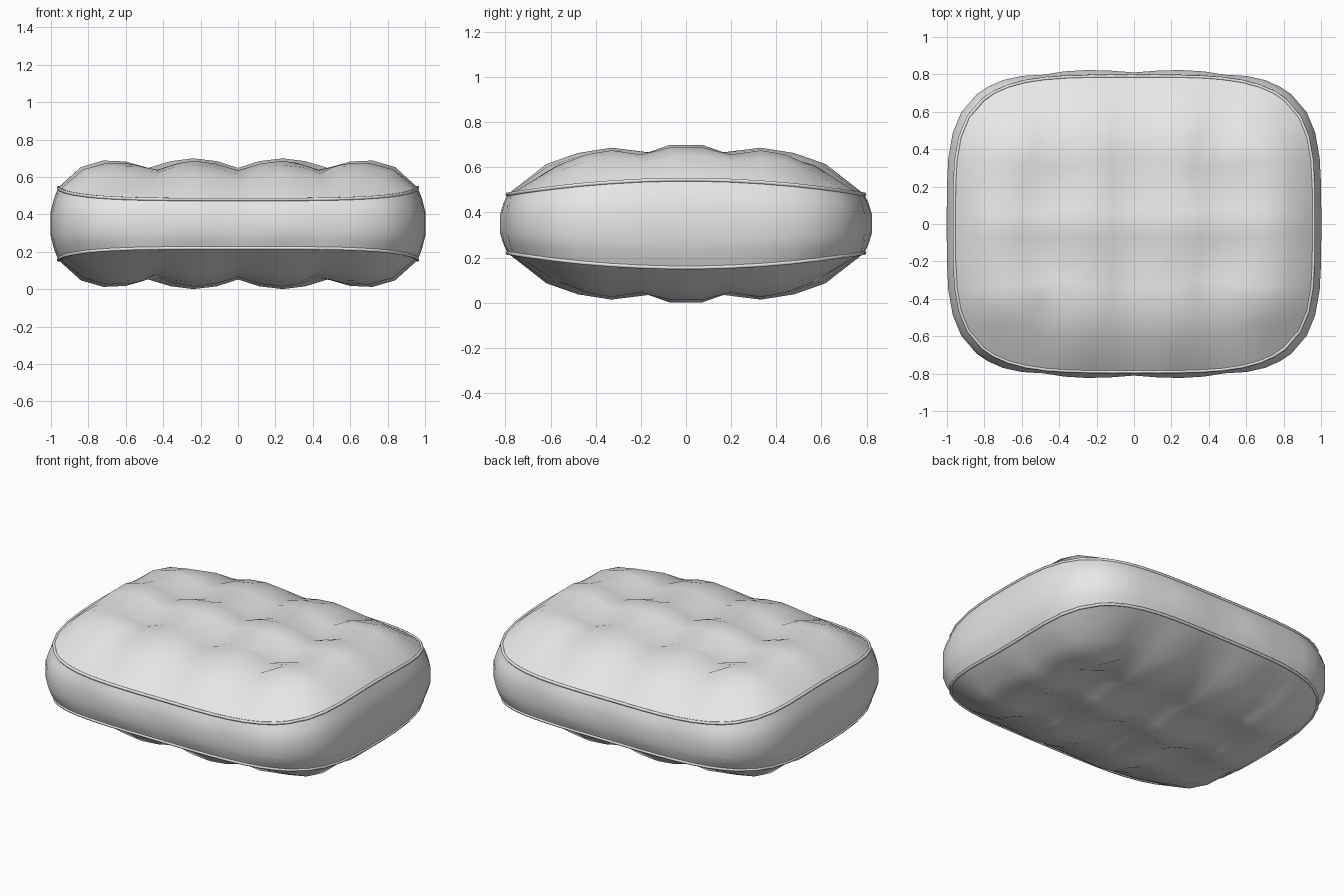
import bpy
import math

cube = bpy.data.objects.get("Cube")
if cube:
    bpy.data.objects.remove(cube, do_unlink=True)

HALF_X, HALF_Y, MID_Z = 0.96, 0.79, 0.35
US = [i / 8 - 1 for i in range(17)]
HALF_VS = [0.09, 0.25, 0.43, 0.61, 0.785, 1]
VS = [-v for v in reversed(HALF_VS)] + HALF_VS

fabric = bpy.data.materials.new("grey fabric")
fabric.use_nodes = True
GREY = (0.8, 0.8, 0.8, 1)
fabric.diffuse_color = GREY
fabric.node_tree.nodes["Principled BSDF"].inputs["Base Color"].default_value = GREY


def plan(u, v):
    """Map a square grid onto the rounded cushion outline."""
    norm = (u ** 4 + v ** 4) ** 0.25
    k = max(abs(u), abs(v)) / norm
    return HALF_X * u * k, HALF_Y * v * k


def seam_rise(y):
    """Height of the seam above the middle plane."""
    return 0.13 + 0.065 * (1 - (y / HALF_Y) ** 2)


def channel(u):
    """Quilting valleys that run front to back."""
    return 1 - abs(math.sin(math.pi * u * 2)) if abs(u) < 0.74 else 0


def panel_rise(u, v):
    y = plan(u, v)[1]
    puff = 0.155 * (1 - abs(u) ** 9) * (1 - abs(v) ** 5)
    cx = channel(u)
    cy = max(0, 1 - abs(abs(v) - 0.25) / 0.15)
    return seam_rise(y) + puff * (1 - 0.33 * cx) * (1 - 0.2 * cy - 0.15 * cx * cy)


def make_mesh(name, verts, faces):
    mesh = bpy.data.meshes.new(name)
    mesh.from_pydata(verts, [], faces)
    mesh.materials.append(fabric)
    for poly in mesh.polygons:
        poly.use_smooth = True
    mesh.update()
    obj = bpy.data.objects.new(name, mesh)
    bpy.context.collection.objects.link(obj)
    return obj


# Quilted top and bottom panels
n = len(US)
for name, side in (("top_panel", 1), ("bottom_panel", -1)):
    verts = [(*plan(u, v), MID_Z + side * panel_rise(u, v)) for v in VS for u in US]
    faces = []
    for j in range(len(VS) - 1):
        for i in range(n - 1):
            a = j * n + i
            quad = (a, a + 1, a + 1 + n, a + n)
            faces.append(quad if side > 0 else quad[::-1])
    make_mesh(name, verts, faces)

# Outline shared by the side band and the piping, counter-clockwise
rim = ([(u, -1) for u in US[:-1]] + [(1, v) for v in VS[:-1]]
       + [(u, 1) for u in US[:0:-1]] + [(-1, v) for v in VS[:0:-1]])

# Bulging side band with faint scallops at front and back
LEVELS = [(1, 0), (0.68, 0.6), (0.33, 1), (-0.33, 1), (-0.68, 0.6), (-1, 0)]
verts = []
for t, bulge in LEVELS:
    for u, v in rim:
        x, y = plan(u, v)
        dip = 0.4 * channel(u) if abs(v) == 1 else 0
        grow = 1 + 0.043 * bulge * (1 - dip)
        verts.append((x * grow, y * grow, MID_Z + t * seam_rise(y)))
m = len(rim)
faces = [(k * m + i, (k + 1) * m + i, (k + 1) * m + (i + 1) % m, k * m + (i + 1) % m)
         for k in range(len(LEVELS) - 1) for i in range(m)]
make_mesh("side_band", verts, faces)

# Piping along both seams
for name, side in (("top_piping", 1), ("bottom_piping", -1)):
    curve = bpy.data.curves.new(name, "CURVE")
    curve.dimensions = "3D"
    curve.bevel_depth = 0.009
    curve.bevel_resolution = 1
    spline = curve.splines.new("POLY")
    spline.points.add(m - 1)
    for point, (u, v) in zip(spline.points, rim):
        x, y = plan(u, v)
        point.co = (x, y, MID_Z + side * seam_rise(y), 1)
    spline.use_cyclic_u = True
    curve.materials.append(fabric)
    bpy.context.collection.objects.link(bpy.data.objects.new(name, curve))
